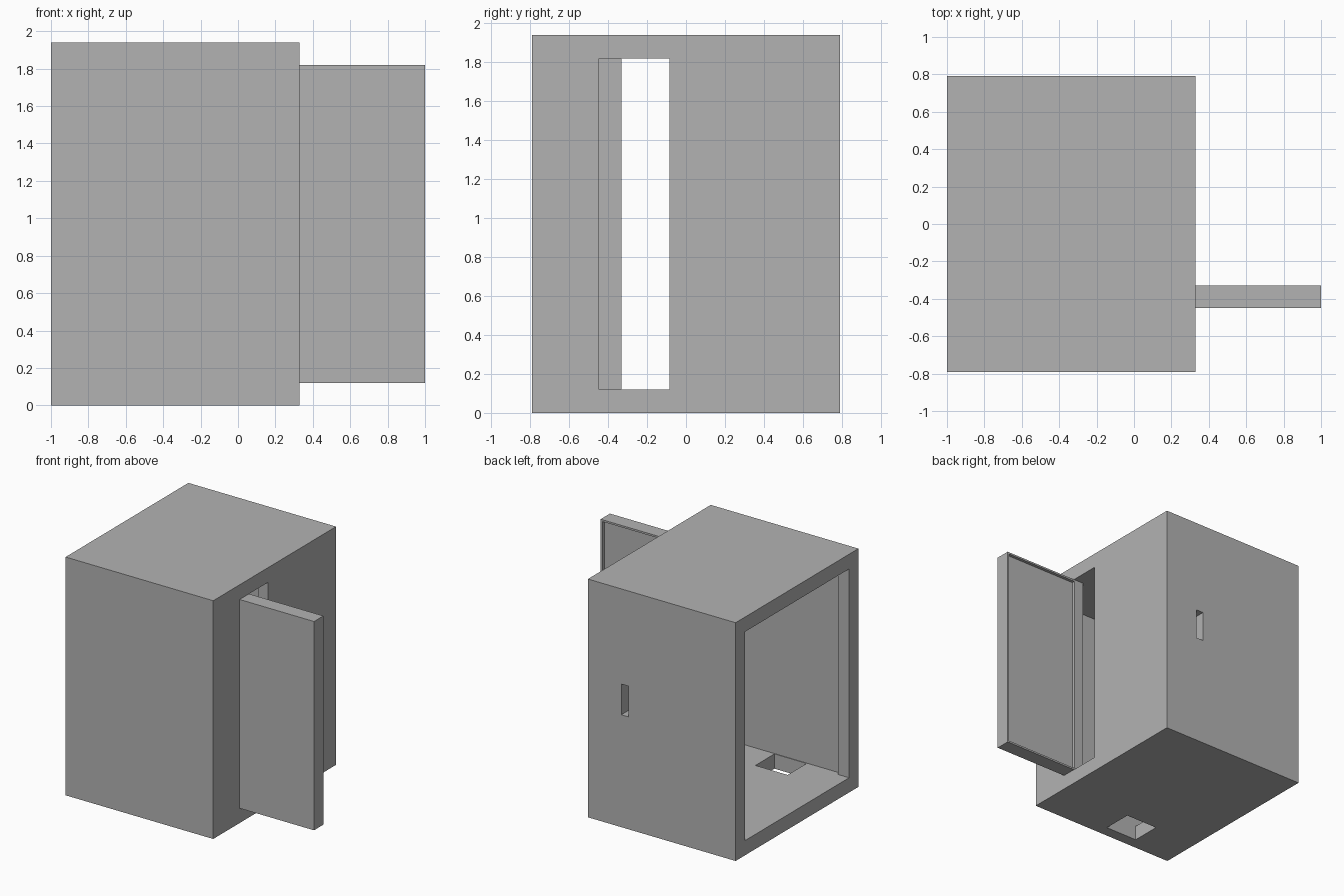
import bpy
from mathutils import Vector

default = bpy.data.objects.get("Cube")
if default:
    bpy.data.objects.remove(default, do_unlink=True)

grey = bpy.data.materials.new("plain grey")
grey.use_nodes = True
grey.diffuse_color = (0.45, 0.45, 0.45, 1)
grey.node_tree.nodes["Principled BSDF"].inputs["Base Color"].default_value = grey.diffuse_color


def block(name, low, high):
    """Axis-aligned box between two corners."""
    low, high = Vector(low), Vector(high)
    bpy.ops.mesh.primitive_cube_add(size=1)
    ob = bpy.context.object
    ob.name = name
    for v in ob.data.vertices:
        v.co = (low + high) / 2 + v.co * (high - low)
    ob.data.materials.append(grey)
    return ob


def cut(target, low, high):
    """Subtract a box from the target."""
    cutter = block("cutter", low, high)
    cutter.hide_render = True
    mod = target.modifiers.new("cut", 'BOOLEAN')
    mod.operation = 'DIFFERENCE'
    mod.solver = 'EXACT'
    mod.object = cutter
    bpy.context.view_layer.objects.active = target
    bpy.ops.object.modifier_apply(modifier=mod.name)
    bpy.data.objects.remove(cutter, do_unlink=True)


FLOOR, CEILING = 0.12, 1.82

# Housing with a hollow inside, open on its -x end
housing = block("housing", (-1, -0.79, 0), (0.33, 0.79, 1.94))
cut(housing, (-0.9, -0.7, FLOOR), (0.24, 0.7, CEILING))
cut(housing, (-1.2, -0.67, FLOOR), (-0.8, 0.67, CEILING))
# Tall doorway on the +x side
cut(housing, (0.1, -0.45, FLOOR), (0.5, -0.085, CEILING))
# Small slot in the back wall
cut(housing, (-0.035, 0.6, 0.915), (0.03, 0.9, 1.165))
# Hole in the floor
cut(housing, (-0.6, -0.695, -0.1), (-0.31, -0.45, 0.3))

# Panel standing out of the doorway, with a shallow recess on its rear face
panel = block("door_panel", (0.24, -0.45, FLOOR), (1, -0.33, CEILING))
cut(panel, (0.325, -0.355, FLOOR + 0.015), (0.985, -0.2, CEILING - 0.015))
